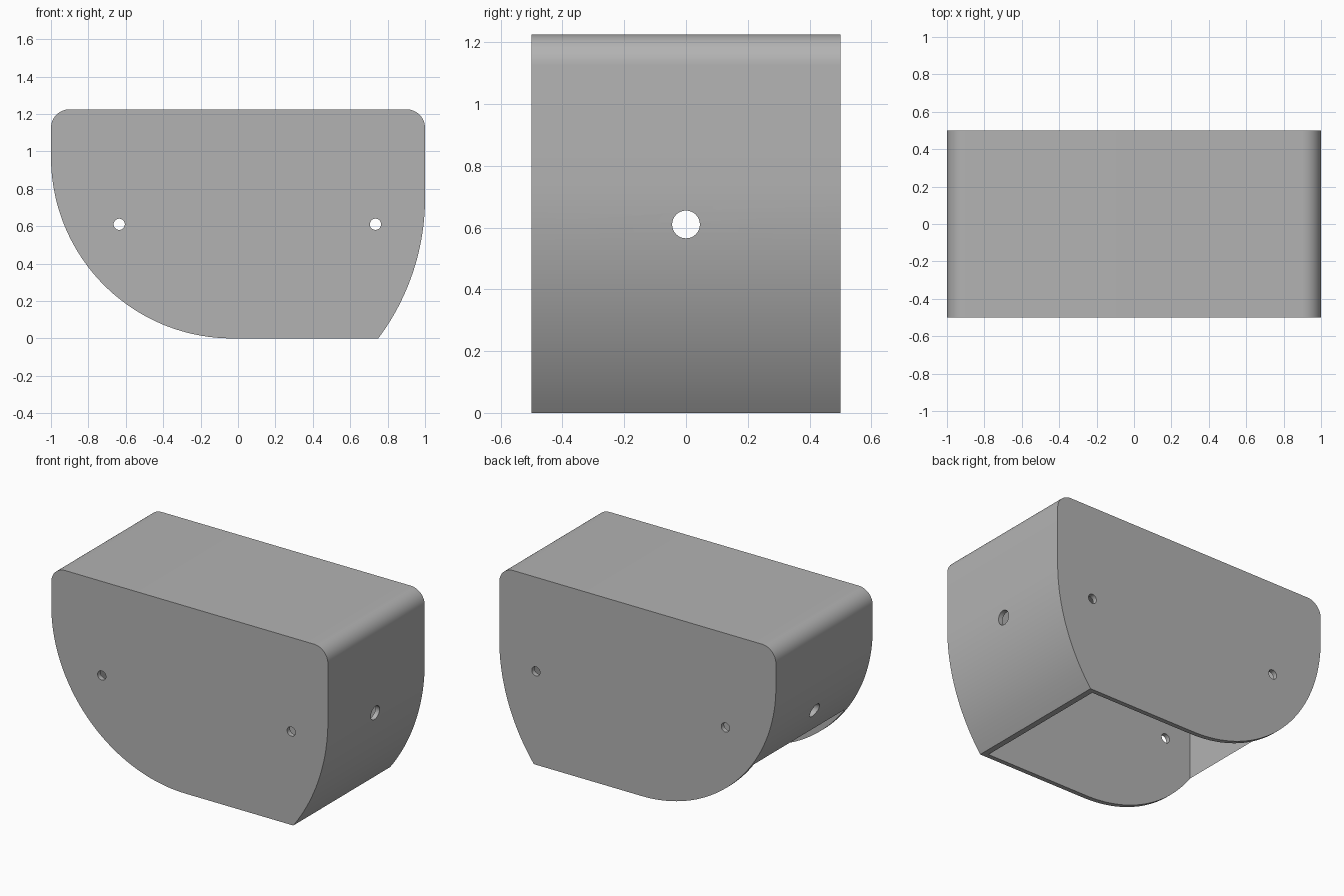
import bpy
import bmesh
from math import sin, cos, radians, sqrt
from mathutils import Matrix

if "Cube" in bpy.data.objects:
    bpy.data.objects.remove(bpy.data.objects["Cube"], do_unlink=True)

HEIGHT, HALF_DEPTH, WALL = 1.225, 0.5, 0.03

grey = bpy.data.materials.new("plain grey")
grey.use_nodes = True
colour = (0.45, 0.45, 0.45, 1)
grey.diffuse_color = colour
grey.node_tree.nodes["Principled BSDF"].inputs["Base Color"].default_value = colour


def arc(cx, cz, r, start, end, steps):
    """Points on a circle in the x-z plane, angles in degrees."""
    angles = [radians(start + (end - start) * i / steps) for i in range(steps + 1)]
    return [(cx + r * cos(a), cz + r * sin(a)) for a in angles]


def finish(name, bm):
    bmesh.ops.recalc_face_normals(bm, faces=bm.faces)
    mesh = bpy.data.meshes.new(name)
    bm.to_mesh(mesh)
    bm.free()
    mesh.materials.append(grey)
    obj = bpy.data.objects.new(name, mesh)
    bpy.context.collection.objects.link(obj)
    return obj


def prism(name, outline, half):
    """Extrude an x-z outline along y."""
    bm = bmesh.new()
    face = bm.faces.new([bm.verts.new((x, -half, z)) for x, z in outline])
    out = bmesh.ops.extrude_face_region(bm, geom=[face])
    moved = [v for v in out["geom"] if isinstance(v, bmesh.types.BMVert)]
    bmesh.ops.translate(bm, verts=moved, vec=(0, 2 * half, 0))
    return finish(name, bm)


def drill(name, radius, location, axis):
    bm = bmesh.new()
    turn = Matrix.Rotation(radians(90), 4, axis)
    bmesh.ops.create_cone(bm, cap_ends=True, segments=32, radius1=radius, radius2=radius,
                          depth=3, matrix=Matrix.Translation(location) @ turn)
    return finish(name, bm)


# Solid body: rounded top corners, wide left curve, shallow right curve
big, shallow, corner = 0.97, 1.25, 0.1
bend = 0.75
foot_angle = -36.87
body = prism("housing",
             arc(1 - corner, HEIGHT - corner, corner, 0, 90, 12)
             + arc(corner - 1, HEIGHT - corner, corner, 90, 180, 12)
             + arc(big - 1, big, big, 180, 270, 48)
             + arc(1 - shallow, bend, shallow, foot_angle, 0, 24), HALF_DEPTH)

# Cavity open at the bottom, with a flat wall at the wide curve
inner_r = shallow - WALL
top = HEIGHT - WALL
below = -0.2
low_x = 1 - shallow + sqrt(inner_r ** 2 - (bend - below) ** 2)
low_angle = -51.14
curve = arc(1 - shallow, bend, inner_r, low_angle, 0, 30)
flat_x = -0.82
cavity = prism("cavity_cutter",
               [(flat_x, top), (flat_x, below), (low_x, below)] + curve[1:]
               + arc(1 - corner, HEIGHT - corner, corner - WALL, 0, 90, 8),
               HALF_DEPTH - WALL)

# Holes through the side plates and both end walls
cutters = [cavity]
for x in (-0.635, 0.735):
    cutters.append(drill("plate_hole_cutter", 0.03, (x, 0, 0.61), 'X'))
cutters.append(drill("end_hole_cutter", 0.045, (0, 0, 0.61), 'Y'))

bpy.ops.object.select_all(action='DESELECT')
bpy.context.view_layer.objects.active = body
body.select_set(True)
for cutter in cutters:
    cutter.hide_render = True
    cut = body.modifiers.new("cut", 'BOOLEAN')
    cut.operation = 'DIFFERENCE'
    cut.solver = 'EXACT'
    cut.object = cutter
    bpy.ops.object.modifier_apply(modifier=cut.name)
    bpy.data.objects.remove(cutter, do_unlink=True)

bpy.ops.object.shade_smooth_by_angle(angle=radians(30))
